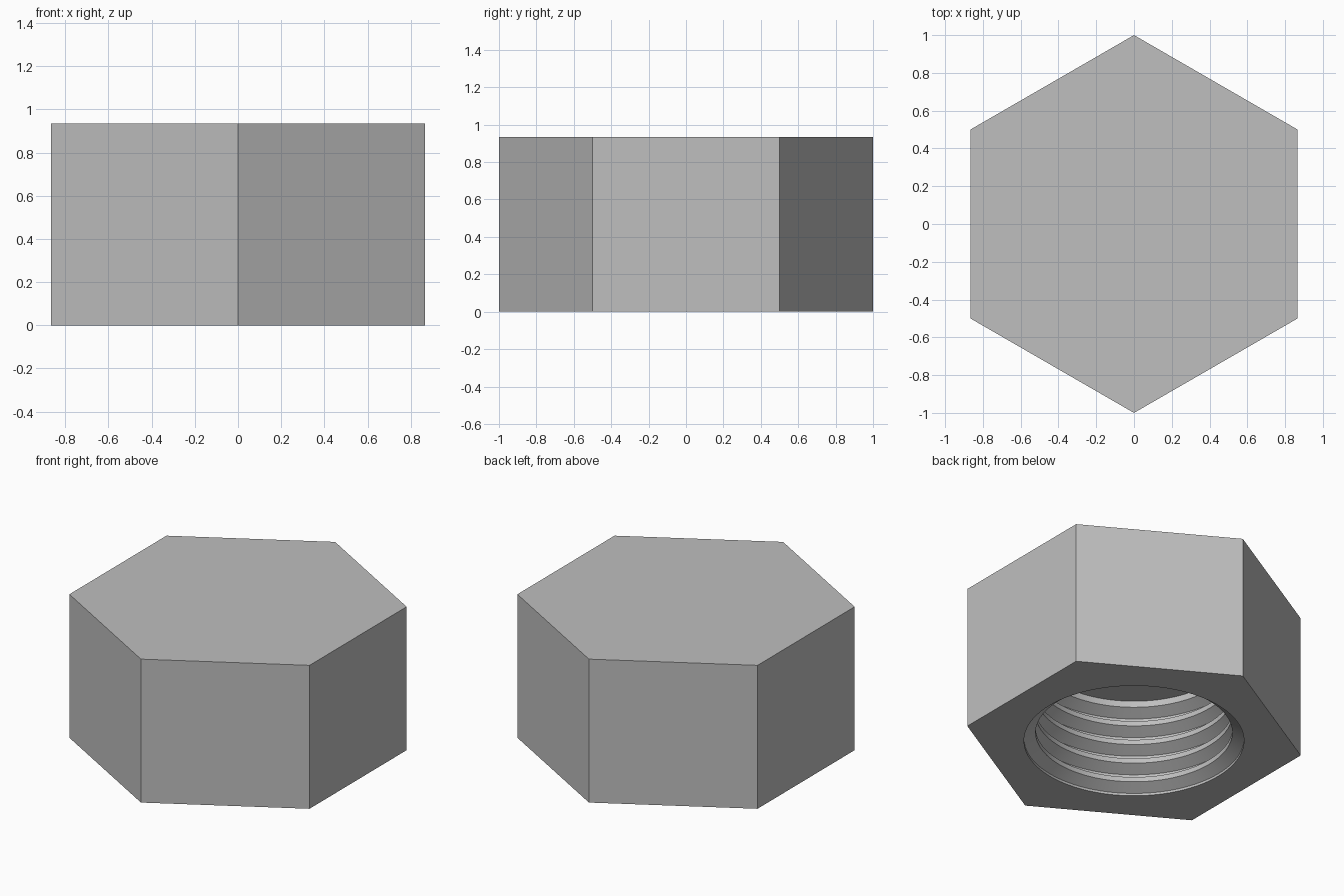
import bpy
import bmesh
from math import cos, sin, pi

cube = bpy.data.objects.get("Cube")
if cube:
    bpy.data.objects.remove(cube, do_unlink=True)

HEIGHT = 0.935
MAJOR, MINOR = 0.65, 0.581
PITCH = 0.127
TURNS = 5
DEPTH = 0.605
SEGMENTS = 96

steel = bpy.data.materials.new("plain_grey_steel")
steel.use_nodes = True
grey = (0.52, 0.52, 0.52, 1)
steel.diffuse_color = grey
steel.node_tree.nodes["Principled BSDF"].inputs["Base Color"].default_value = grey


def ring(bm, radius, z, count, start=0.0):
    """Add a horizontal loop of vertices."""
    angles = [start + 2 * pi * i / count for i in range(count)]
    return [bm.verts.new((radius * cos(a), radius * sin(a), z)) for a in angles]


def bridge(bm, lower, upper):
    """Join two loops with quads."""
    n = len(lower)
    for i in range(n):
        j = (i + 1) % n
        bm.faces.new((lower[i], lower[j], upper[j], upper[i]))


# Thread profile: root flat, flank, crest flat, flank, repeated up the bore
profile = [(MAJOR, 0.0)]
flank = (MAJOR - MINOR) * 0.577
for turn in range(TURNS):
    z = turn * PITCH
    crest = z + PITCH / 8 + flank
    profile += [(MAJOR, z + PITCH / 8), (MINOR, crest),
                (MINOR, crest + PITCH / 4), (MAJOR, z + PITCH)]
profile = [p for p in profile if p[1] < DEPTH - 0.005] 
profile.append((profile[-1][0], DEPTH))

bm = bmesh.new()

# Hexagonal body with a closed top
hex_bottom = ring(bm, 1, 0, 6, pi / 6)
hex_top = ring(bm, 1, HEIGHT, 6, pi / 6)
bridge(bm, hex_bottom, hex_top)
bm.faces.new(hex_top)

# Blind threaded bore
loops = [ring(bm, r, z, SEGMENTS, pi / 6) for r, z in profile]
for lower, upper in zip(loops, loops[1:]):
    bridge(bm, lower, upper)
bm.faces.new(loops[-1])

# Underside between the hexagon and the bore, one fan-shaped face per side
step = SEGMENTS // 6
for i in range(6):
    arc = [loops[0][(i * step + k) % SEGMENTS] for k in range(step + 1)]
    bm.faces.new([hex_bottom[i], hex_bottom[(i + 1) % 6]] + arc[::-1])

bmesh.ops.recalc_face_normals(bm, faces=bm.faces)
mesh = bpy.data.meshes.new("hex_cap_nut")
bm.to_mesh(mesh)
bm.free()
mesh.materials.append(steel)

nut = bpy.data.objects.new("hex_cap_nut", mesh)
bpy.context.collection.objects.link(nut)
bpy.ops.object.select_all(action="DESELECT")
nut.select_set(True)
bpy.context.view_layer.objects.active = nut
bpy.ops.object.shade_smooth_by_angle(angle=pi / 9)
